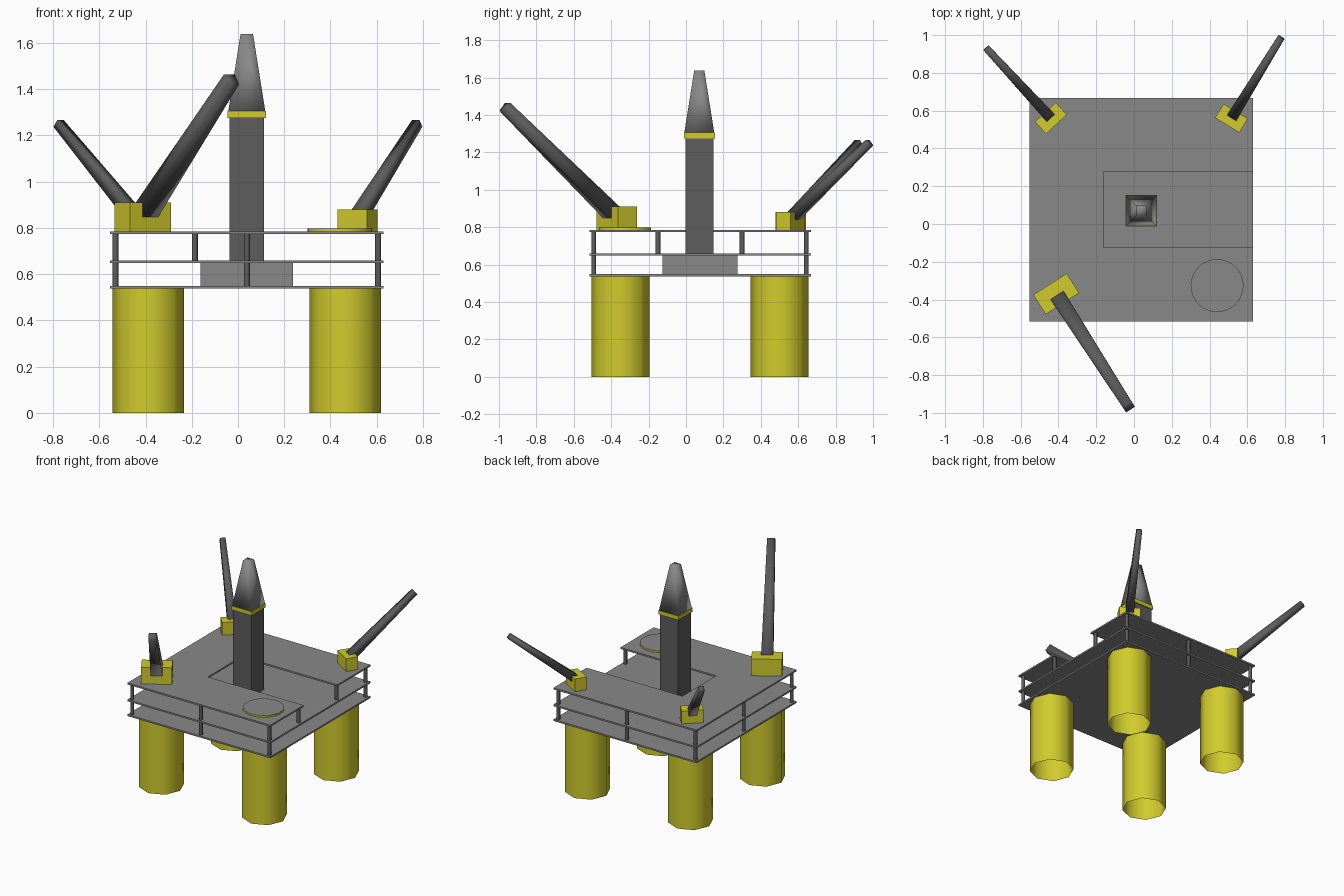
import bpy, bmesh, math
from mathutils import Vector

if "Cube" in bpy.data.objects:
    bpy.data.objects.remove(bpy.data.objects["Cube"])

CX, CY = 0.038, 0.075          # centre of the platform
HALF = 0.592                   # half width of the decks


def paint(name, r, g, b):
    mat = bpy.data.materials.new(name)
    mat.diffuse_color = (r, g, b, 1)
    mat.use_nodes = True
    mat.node_tree.nodes["Principled BSDF"].inputs["Base Color"].default_value = mat.diffuse_color
    return mat


yellow = paint("yellow_paint", 0.64, 0.6, 0.025)
grey = paint("deck_grey", 0.25, 0.25, 0.25)
dark = paint("dark_steel", 0.11, 0.11, 0.11)


def make(name, bm, mat, smooth=False):
    bmesh.ops.recalc_face_normals(bm, faces=bm.faces)
    for f in bm.faces:
        f.smooth = smooth
    me = bpy.data.meshes.new(name)
    bm.to_mesh(me)
    bm.free()
    ob = bpy.data.objects.new(name, me)
    bpy.context.collection.objects.link(ob)
    me.materials.append(mat)
    return ob


def prism(name, pts, z0, z1, mat):
    bm = bmesh.new()
    face = bm.faces.new([bm.verts.new((x, y, z0)) for x, y in pts])
    top = bmesh.ops.extrude_face_region(bm, geom=[face])["geom"]
    bmesh.ops.translate(bm, vec=(0, 0, z1 - z0),
                        verts=[v for v in top if isinstance(v, bmesh.types.BMVert)])
    # keep the base face that the extrusion removes
    if face.is_valid is False or len(bm.faces) < len(pts) + 2:
        bmesh.ops.holes_fill(bm, edges=bm.edges)
    return make(name, bm, mat)


def rect(cx, cy, hx, hy, angle=0):
    c, s = math.cos(angle), math.sin(angle)
    return [(cx + c * a * hx - s * b * hy, cy + s * a * hx + c * b * hy)
            for a, b in ((-1, -1), (1, -1), (1, 1), (-1, 1))]


def beam(name, a, b, wa, wb, mat):
    # tapered square beam from a to b, sides kept level
    a, b = Vector(a), Vector(b)
    d = (b - a).normalized()
    side = d.cross((0, 1, 0) if abs(d.z) > 0.99 else (0, 0, 1)).normalized()
    up = side.cross(d)
    bm = bmesh.new()
    rings = [[bm.verts.new(p + (side * i + up * j) * w / 2)
              for i, j in ((-1, -1), (1, -1), (1, 1), (-1, 1))]
             for p, w in ((a, wa), (b, wb))]
    for i in range(4):
        j = (i + 1) % 4
        bm.faces.new((rings[0][i], rings[0][j], rings[1][j], rings[1][i]))
    for r in rings:
        bm.faces.new(r)
    return make(name, bm, mat, smooth=True)


def cylinder(name, x, y, r, z0, z1, sides, mat, fill='NGON'):
    bpy.ops.mesh.primitive_cylinder_add(vertices=sides, radius=r, depth=z1 - z0,
                                        end_fill_type=fill,
                                        location=(x, y, (z0 + z1) / 2))
    ob = bpy.context.object
    ob.name = name
    bpy.ops.object.shade_smooth_by_angle(angle=math.radians(50))
    ob.data.materials.append(mat)
    return ob


# Four octagonal open-ended legs
for sx in (-1, 1):
    for sy in (-1, 1):
        cylinder("leg", CX + sx * 0.426, CY + sy * 0.426, 0.155, 0, 0.537, 8,
                 yellow, 'NOTHING')

# Lower and middle decks, and the notched upper deck
prism("lower_deck", rect(CX, CY, HALF, HALF), 0.537, 0.549, grey)
prism("middle_deck", rect(CX, CY, HALF, HALF), 0.648, 0.66, grey)
x0, x1, y0, y1 = CX - HALF, CX + HALF, CY - HALF, CY + HALF
prism("upper_deck", [(x0, y0), (x1, y0), (x1, CY - 0.2), (CX - 0.2, CY - 0.2),
                     (CX - 0.2, CY + 0.2), (x1, CY + 0.2), (x1, y1), (x0, y1)],
      0.773, 0.785, grey)

# Core block between the lower decks
prism("core_block", rect(CX, CY, 0.2, 0.2), 0.549, 0.648, grey)

# Deck posts: corners and edge middles on both levels, notch corners above
E = 0.568
outer = [(-E, -E), (E, -E), (E, E), (-E, E), (0, -E), (0, E), (-E, 0)]
notch = [(-0.225, -0.225), (-0.225, 0.225), (E, -0.225), (E, 0.225)]
for px, py in outer:
    cylinder("lower_post", CX + px, CY + py, 0.013, 0.549, 0.648, 8, dark)
for px, py in outer + notch:
    cylinder("upper_post", CX + px, CY + py, 0.013, 0.66, 0.773, 8, dark)

# Drilling tower with collar and tapered top
TY = CY - 0.004
prism("tower", rect(CX, TY, 0.075, 0.075), 0.655, 1.277, dark)
prism("tower_collar", rect(CX, TY, 0.083, 0.083), 1.275, 1.305, yellow)
beam("tower_top", (CX, TY, 1.305), (CX, TY, 1.639), 0.16, 0.054, grey)

# Landing pad
cylinder("landing_pad_rim", 0.44, -0.326, 0.14, 0.784, 0.796, 32, yellow)
cylinder("landing_pad_top", 0.44, -0.326, 0.139, 0.79, 0.797, 32, grey)

# Cranes: base centre, base size, base height, boom start height, boom tip, boom widths
cranes = [
    ("front_left", (-0.412, -0.37), (0.21, 0.122), 0.91, 0.85,
     (-0.028, -0.968, 1.443), 0.083, 0.055),
    ("back_left", (-0.44, 0.56), (0.15, 0.087), 0.88, 0.842,
     (-0.776, 0.925, 1.252), 0.058, 0.038),
    ("back_right", (0.516, 0.56), (0.15, 0.087), 0.88, 0.842,
     (0.775, 0.981, 1.252), 0.058, 0.038),
]
for name, (bx, by), (w, d), top, zs, tip, wa, wb in cranes:
    heading = math.atan2(tip[1] - by, tip[0] - bx)
    prism(name + "_crane_base", rect(bx, by, d / 2, w / 2, heading), 0.785, top, yellow)
    beam(name + "_crane_boom", (bx, by, zs), tip, wa, wb, dark)
